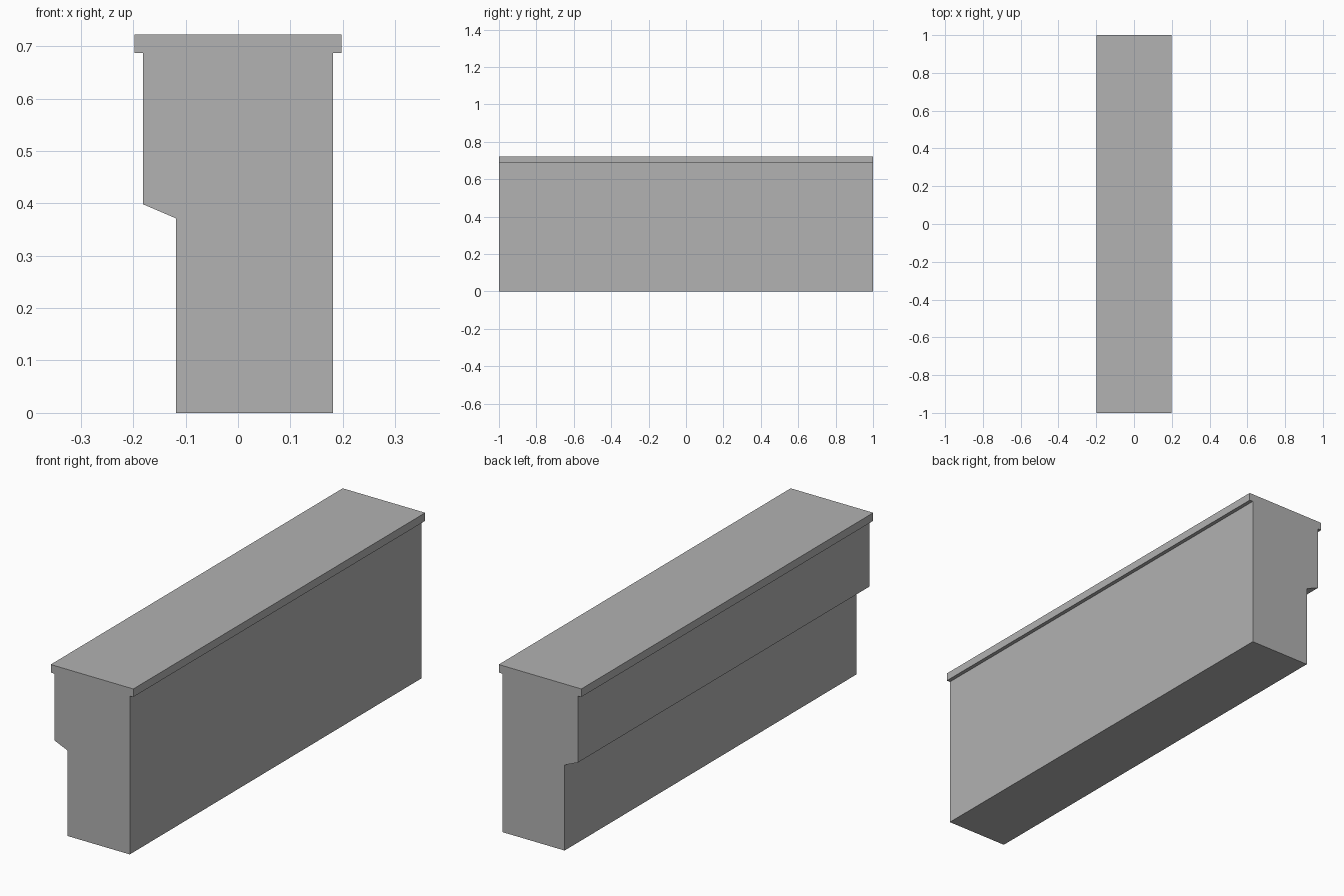
import bpy
import bmesh

cube = bpy.data.objects.get("Cube")
if cube:
    bpy.data.objects.remove(cube, do_unlink=True)

# Plain concrete grey
grey = bpy.data.materials.new("concrete_grey")
grey.use_nodes = True
colour = (0.445, 0.445, 0.445, 1)
grey.diffuse_color = colour
grey.node_tree.nodes["Principled BSDF"].inputs["Base Color"].default_value = colour


def extrude_profile(name, profile, y_front, y_back):
    """Extrude an (x, z) outline along y into a closed solid."""
    bm = bmesh.new()
    face = bm.faces.new([bm.verts.new((x, y_front, z)) for x, z in profile])
    result = bmesh.ops.extrude_face_region(bm, geom=[face], use_keep_orig=True)
    moved = [v for v in result["geom"] if isinstance(v, bmesh.types.BMVert)]
    bmesh.ops.translate(bm, verts=moved, vec=(0, y_back - y_front, 0))
    bmesh.ops.recalc_face_normals(bm, faces=bm.faces)
    mesh = bpy.data.meshes.new(name)
    bm.to_mesh(mesh)
    bm.free()
    mesh.materials.append(grey)
    obj = bpy.data.objects.new(name, mesh)
    bpy.context.collection.objects.link(obj)
    return obj


# Wall section: narrow base, sloped corbel on one side, overhanging coping
WALL, CAP, BASE = 0.181, 0.198, -0.118
CAP_BOTTOM, TOP = 0.687, 0.722
section = [
    (BASE, 0), (WALL, 0),
    (WALL, CAP_BOTTOM), (CAP, CAP_BOTTOM), (CAP, TOP),
    (-CAP, TOP), (-CAP, CAP_BOTTOM), (-WALL, CAP_BOTTOM),
    (-WALL, 0.398), (BASE, 0.371),
]
extrude_profile("parapet_wall", section, -1, 1)
